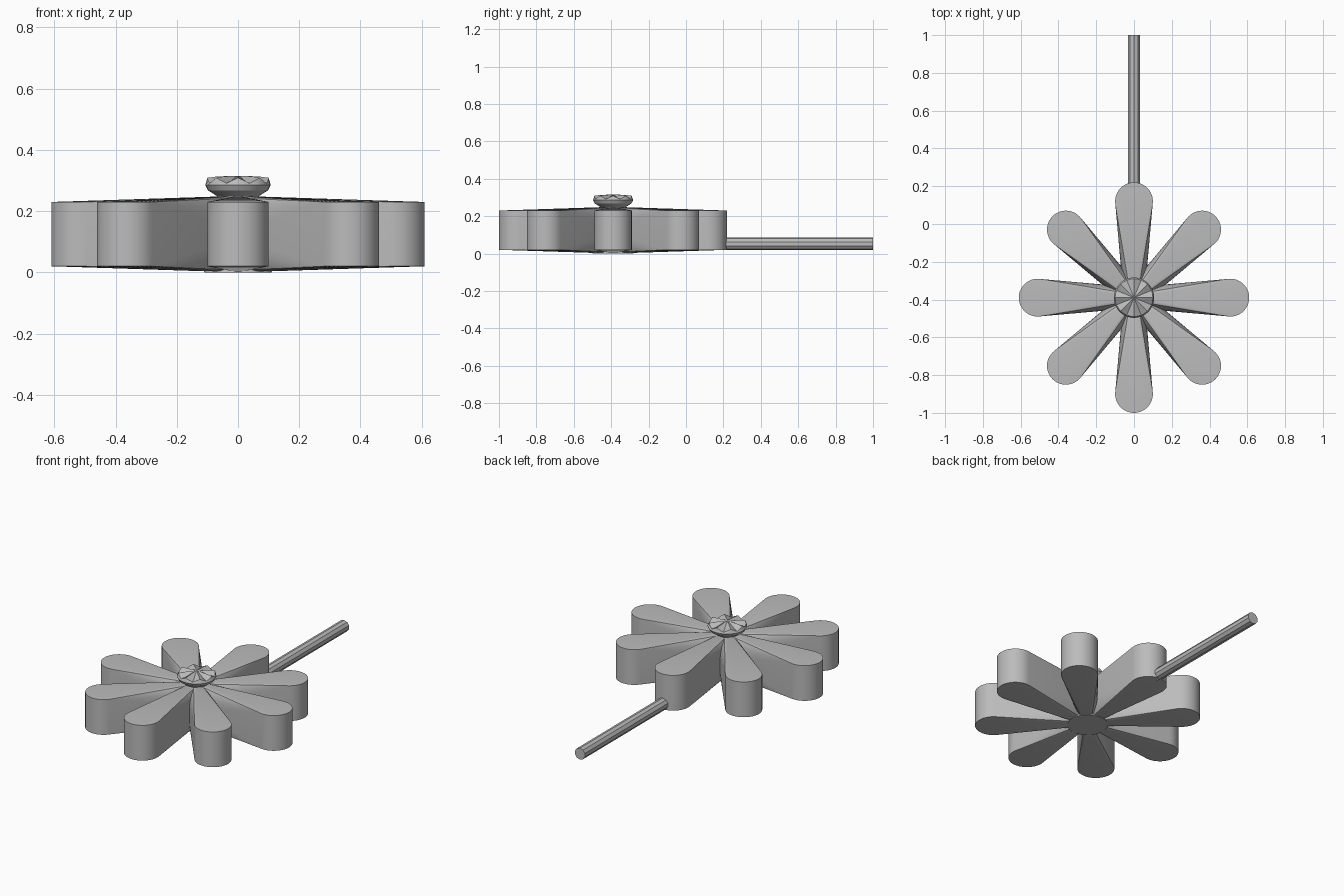
import bpy
import bmesh
from math import sin, cos, pi, radians
from mathutils import Matrix, Vector

cube = bpy.data.objects.get("Cube")
if cube:
    bpy.data.objects.remove(cube)

CENTRE = Vector((0, -0.39, 0))

grey = bpy.data.materials.new("plain grey")
grey.use_nodes = True
grey.diffuse_color = (0.5, 0.5, 0.5, 1)
grey.node_tree.nodes["Principled BSDF"].inputs["Base Color"].default_value = (0.5, 0.5, 0.5, 1)


def finish(name, bm, angle=20):
    bmesh.ops.recalc_face_normals(bm, faces=bm.faces)
    mesh = bpy.data.meshes.new(name)
    bm.to_mesh(mesh)
    bm.free()
    mesh.materials.append(grey)
    obj = bpy.data.objects.new(name, mesh)
    bpy.context.collection.objects.link(obj)
    bpy.ops.object.select_all(action='DESELECT')
    bpy.context.view_layer.objects.active = obj
    obj.select_set(True)
    bpy.ops.object.shade_smooth_by_angle(angle=radians(angle))
    return obj


def cylinder(bm, sides, r1, r2, depth, matrix):
    return bmesh.ops.create_cone(bm, cap_ends=True, segments=sides, radius1=r1,
                                 radius2=r2, depth=depth, matrix=matrix)


# Petals: a hull from an upright post at the tip to a tall ellipsoid at the hub
def petal(index):
    bm = bmesh.new()
    cylinder(bm, 40, 0.1, 0.1, 0.21, Matrix.Translation((0.51, 0, 0.125)))
    hub = Matrix.Translation((0, 0, 0.125)) @ Matrix.Diagonal((0.055, 0.055, 0.125, 1))
    bmesh.ops.create_uvsphere(bm, u_segments=16, v_segments=10, radius=1, matrix=hub)
    bmesh.ops.delete(bm, geom=bm.faces[:], context='FACES_ONLY')
    bmesh.ops.delete(bm, geom=bm.edges[:], context='EDGES_FACES')
    points = [v.co.copy() for v in bm.verts]
    bm.clear()
    for p in points:
        bm.verts.new(p)
    result = bmesh.ops.convex_hull(bm, input=bm.verts[:])
    spare = [g for g in result["geom_interior"] if isinstance(g, bmesh.types.BMVert)]
    bmesh.ops.delete(bm, geom=spare, context='VERTS')
    turn = Matrix.Translation(CENTRE) @ Matrix.Rotation(index * pi / 4, 4, 'Z')
    bmesh.ops.transform(bm, matrix=turn, verts=bm.verts)
    finish(f"petal_{index + 1}", bm)


for i in range(8):
    petal(i)

# Flat disc under the hub
bm = bmesh.new()
cylinder(bm, 32, 0.11, 0.1, 0.02, Matrix.Translation(CENTRE + Vector((0, 0, 0.01))))
finish("hub_disc", bm)

# Scalloped button: rings of a lathe profile, grooved towards the rim
bm = bmesh.new()
SIDES = 32
profile = [(0.06, 0.235, 0), (0.07, 0.25, 0), (0.098, 0.268, 0), (0.107, 0.285, 0),
           (0.1, 0.3, 0.009), (0.07, 0.304, 0.009), (0.025, 0.313, 0.002)]
rings = []
for radius, z, groove in profile:
    ring = []
    for k in range(SIDES):
        a = 2 * pi * k / SIDES
        ring.append(bm.verts.new(CENTRE + Vector((radius * cos(a), radius * sin(a),
                                                  z + groove * cos(8 * a)))))
    rings.append(ring)
for low, high in zip(rings, rings[1:]):
    for k in range(SIDES):
        n = (k + 1) % SIDES
        bm.faces.new((low[k], low[n], high[n], high[k]))
bm.faces.new(rings[0][::-1])
top = bm.verts.new(CENTRE + Vector((0, 0, 0.315)))
for k in range(SIDES):
    bm.faces.new((rings[-1][k], rings[-1][(k + 1) % SIDES], top))
finish("centre_button", bm)

# Stem running straight back
bm = bmesh.new()
cylinder(bm, 10, 0.034, 0.034, 0.85,
         Matrix.Translation((0, 0.575, 0.052)) @ Matrix.Rotation(pi / 2, 4, 'X'))
finish("stem", bm)
